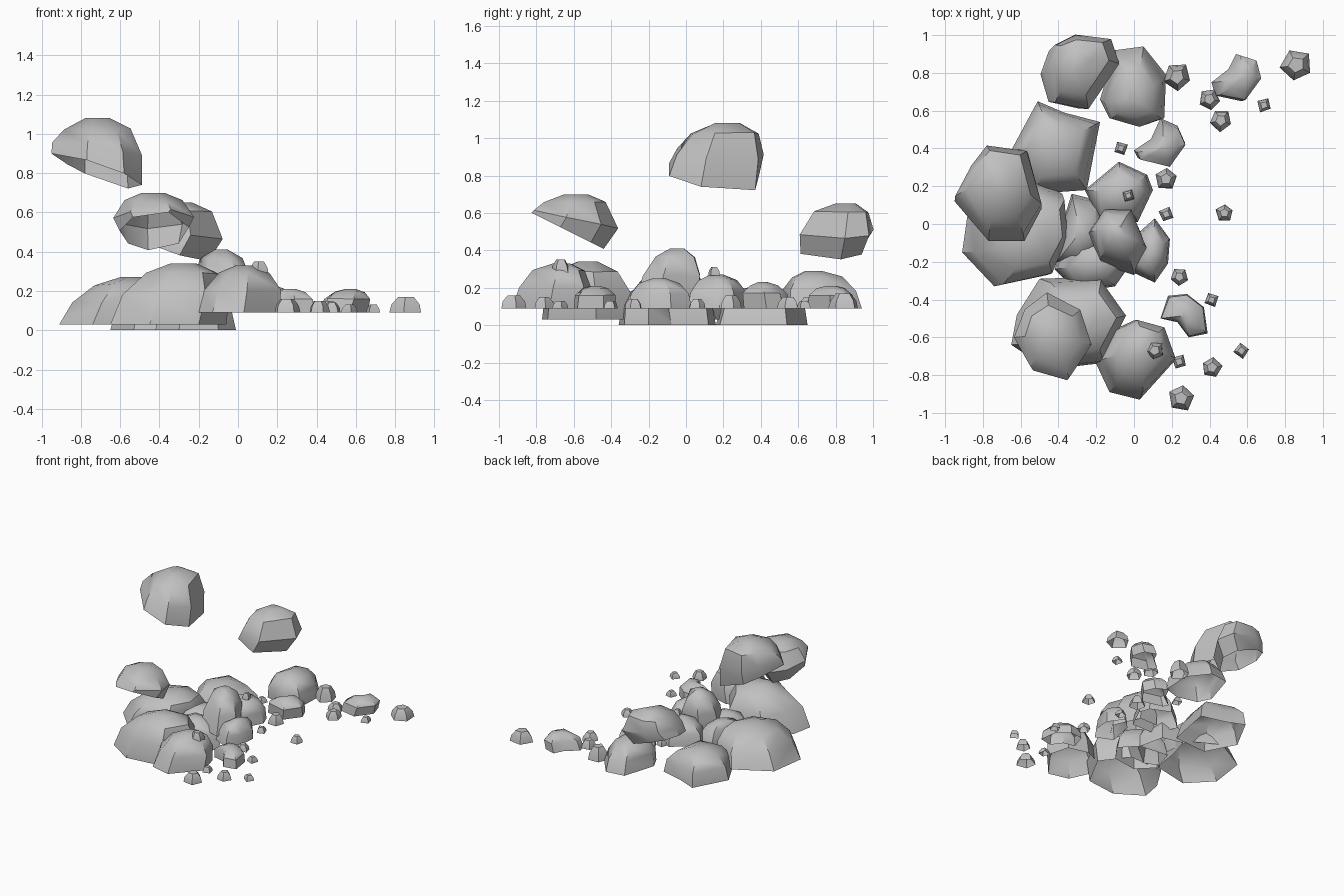
import bpy, bmesh, math, random
from mathutils import Vector

random.seed(7)

default_cube = bpy.data.objects.get("Cube")
if default_cube:
    bpy.data.objects.remove(default_cube, do_unlink=True)

# Single stone colour
stone = bpy.data.materials.new("stone_grey")
stone.use_nodes = True
grey = (0.53, 0.53, 0.53, 1)
stone.diffuse_color = grey
stone.node_tree.nodes["Principled BSDF"].inputs["Base Color"].default_value = grey
stone.node_tree.nodes["Principled BSDF"].inputs["Roughness"].default_value = 0.8

# Ring profiles from the open base to the crown: (outline scale, height fraction)
BOULDER = ((1, 0), (.92, .48), (.64, .84), (.22, 1))
STEEP = ((1, 0), (.98, .4), (.74, .8), (.28, 1))
OVERHUNG = ((.86, 0), (1, .4), (.74, .82), (.28, 1))
CHUNK = ((1, 0), (.96, .58), (.6, .88), (.2, 1))
PEBBLE = ((1, 0), (.88, .52), (.5, 1))


def rock(name, outline, base, height, profile=BOULDER, slope=(0, 0), lean=(0, 0),
         foot=(0, 0), rough=.04):
    """Open-bottomed stone: a plan outline lofted upward through a ring profile."""
    points = [Vector(p) for p in outline]
    centre = sum(points, Vector((0, 0))) / len(points)
    size = sum((p - centre).length for p in points) / len(points)
    mesh = bpy.data.meshes.new(name)
    bm = bmesh.new()
    rings = []
    for scale, rise in profile:
        ring = []
        for p in points:
            offset = (p - centre) * scale
            if rise > 0:
                offset *= 1 + random.uniform(-rough, rough)
            else:
                offset += Vector(foot)
            spot = centre + offset + Vector(lean) * rise
            # a tilted base that levels out towards the crown
            tilt = offset.dot(Vector(slope)) * max(0, 1 - 1.4 * rise)
            wobble = random.uniform(-rough, rough) * size * .5 if 0 < rise < 1 else 0
            ring.append(bm.verts.new((spot.x, spot.y, base + height * rise + tilt + wobble)))
        rings.append(ring)
    count = len(points)
    for low, high in zip(rings, rings[1:]):
        for i in range(count):
            j = (i + 1) % count
            bm.faces.new((low[i], low[j], high[j], high[i]))
    bm.faces.new(rings[-1])
    area = sum(a.x * b.y - b.x * a.y for a, b in zip(points, points[1:] + points[:1]))
    if area < 0:
        bmesh.ops.reverse_faces(bm, faces=bm.faces[:])
    bm.to_mesh(mesh)
    bm.free()
    mesh.materials.append(stone)
    obj = bpy.data.objects.new(name, mesh)
    bpy.context.collection.objects.link(obj)
    bpy.ops.object.select_all(action="DESELECT")
    obj.select_set(True)
    bpy.context.view_layer.objects.active = obj
    bpy.ops.object.shade_smooth_by_angle(angle=math.radians(38))


def pebble(name, x, y, radius, height, base=.09, sides=5):
    """Small chipped stone with a jittered polygon outline."""
    start = random.uniform(0, math.tau)
    outline = []
    for i in range(sides):
        angle = start + math.tau * i / sides
        reach = radius * random.uniform(.9, 1.08)
        outline.append((x + reach * math.cos(angle), y + reach * math.sin(angle)))
    rock(name, outline, base, height, PEBBLE)


# Large stones at the foot of the pile
rock("right_boulder", [(-.91, -.15), (-.74, -.33), (-.46, -.27), (-.36, -.06),
                       (-.38, .16), (-.6, .28), (-.87, .13)], .03, .24, lean=(.08, -.02))
rock("front_boulder", [(-.62, -.48), (-.5, -.29), (-.21, -.28), (-.06, -.48),
                       (-.2, -.74), (-.45, -.77), (-.65, -.64)], .03, .31, lean=(.1, 0))
rock("back_boulder", [(-.65, .39), (-.51, .65), (-.37, .59), (-.18, .54),
                      (-.25, .18), (-.53, .16)], 0, .21)
rock("back_left_boulder", [(-.18, .66), (-.1, .92), (.05, .94), (.17, .79),
                           (.16, .56), (.03, .52), (-.13, .56)], .09, .2, lean=(0, -.03))
rock("front_left_boulder", [(-.2, -.74), (-.13, -.57), (0, -.51), (.16, -.55),
                            (.21, -.73), (.03, -.93), (-.13, -.89)], .09, .24, lean=(.04, .04))

# Middle cluster
rock("middle_back_stone", [(-.26, .18), (-.08, .33), (.07, .26), (.1, .18),
                           (.02, .01), (-.18, .01)], .09, .18)
rock("middle_top_stone", [(-.25, -.06), (-.16, .06), (-.01, .06), (.08, -.15),
                          (0, -.27), (-.18, -.21)], .13, .28, lean=(0, .05))
rock("middle_left_stone", [(.02, -.05), (.11, .03), (.19, -.08), (.18, -.21),
                           (.11, -.31), (-.02, -.25)], .09, .16)
rock("middle_low_stone", [(-.38, 0), (-.33, .16), (-.17, .12), (-.12, -.1),
                          (-.3, -.25), (-.41, -.2)], 0, .22)
rock("middle_front_stone", [(-.42, -.24), (-.36, -.05), (-.12, -.08), (-.01, -.2),
                            (-.1, -.33), (-.3, -.36)], 0, .21)

# Tumbling stones in the air, bases tilted
rock("high_falling_stone", [(-.95, .12), (-.87, .29), (-.78, .39), (-.56, .37),
                            (-.49, .08), (-.58, -.09), (-.77, -.09)],
     .81, .27, STEEP, slope=(-.36, -.15), lean=(0, .07))
rock("front_falling_stone", [(-.63, -.6), (-.58, -.45), (-.46, -.37), (-.28, -.45),
                             (-.22, -.64), (-.34, -.82), (-.55, -.76)],
     .48, .22, OVERHUNG, slope=(0, -.5), foot=(0, -.04))
rock("back_falling_stone", [(-.47, .79), (-.42, .93), (-.31, .98), (-.12, .96),
                            (-.07, .83), (-.24, .58), (-.42, .62)],
     .4, .25, OVERHUNG, slope=(-.35, .1), lean=(0, .05), foot=(-.05, 0))

# Mid-sized chunks in front of the pile
rock("back_chunk", [(.41, .75), (.5, .82), (.54, .9), (.63, .87), (.66, .77),
                    (.57, .65), (.43, .68)], .09, .12, CHUNK, lean=(.04, 0))
rock("side_chunk", [(0, .39), (.09, .45), (.14, .56), (.23, .52), (.27, .43),
                    (.18, .31), (.02, .35)], .09, .14, CHUNK, lean=(.02, -.02))
rock("front_chunk", [(.14, -.5), (.18, -.38), (.28, -.37), (.37, -.44), (.39, -.58),
                     (.29, -.6), (.23, -.52)], .09, .12, CHUNK)

# Scattered pebbles: x, y, radius, height
for i, (x, y, radius, height) in enumerate([
        (.23, .78, .075, .1), (.86, .84, .085, .08), (.4, .66, .055, .06),
        (.46, .55, .06, .06), (.17, .24, .06, .07), (.48, .06, .048, .05),
        (.24, -.28, .048, .05), (.41, -.76, .056, .06), (.25, -.92, .074, .07)]):
    pebble(f"pebble_{i + 1}", x, y, radius, height)

# Tiny four-sided chips
for i, (x, y) in enumerate([(.69, .63), (.17, .05), (.41, -.4), (.24, -.73), (.57, -.67)]):
    pebble(f"chip_{i + 1}", x, y, .042, .04, sides=4)

# Loose pieces resting on top of the boulders
pebble("resting_pebble", .11, -.67, .055, .07, base=.28)
pebble("resting_chip", -.03, .15, .035, .045, base=.265, sides=4)
pebble("back_resting_chip", -.07, .4, .04, .04, base=.13, sides=4)
